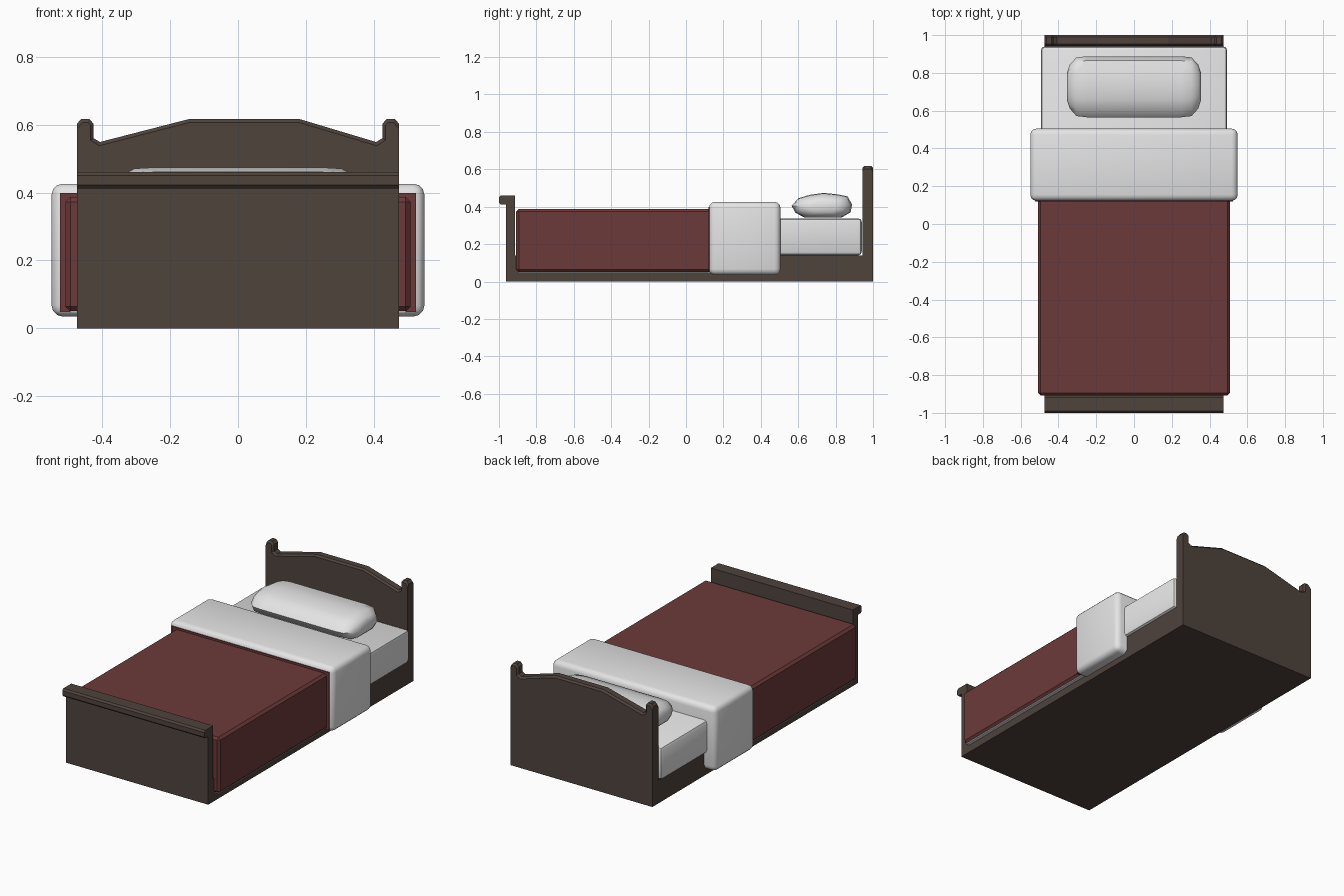
import bpy, bmesh

if "Cube" in bpy.data.objects:
    bpy.data.objects.remove(bpy.data.objects["Cube"])


def material(name, rgb):
    m = bpy.data.materials.new(name)
    m.diffuse_color = (*rgb, 1)
    m.use_nodes = True
    m.node_tree.nodes["Principled BSDF"].inputs["Base Color"].default_value = m.diffuse_color
    return m


WOOD = material("dark_wood", (0.078, 0.056, 0.046))
RED = material("deep_red", (0.150, 0.042, 0.041))
WHITE = material("linen_white", (0.78, 0.78, 0.78))


def finish(name, bm, mat, smooth=False):
    bmesh.ops.recalc_face_normals(bm, faces=bm.faces)
    me = bpy.data.meshes.new(name)
    bm.to_mesh(me)
    bm.free()
    me.materials.append(mat)
    ob = bpy.data.objects.new(name, me)
    bpy.context.collection.objects.link(ob)
    if smooth:
        bpy.ops.object.select_all(action='DESELECT')
        bpy.context.view_layer.objects.active = ob
        ob.select_set(True)
        bpy.ops.object.shade_smooth_by_angle(angle=0.75)
    return ob


def box(name, lo, hi, mat, bevel=0, segments=1, smooth=False, rule=None):
    """Box between two corners; rule picks the edges to bevel."""
    bm = bmesh.new()
    bmesh.ops.create_cube(bm, size=1)
    for v in bm.verts:
        v.co = [(a + b) / 2 + c * (b - a) for a, b, c in zip(lo, hi, v.co)]
    if bevel:
        edges = [e for e in bm.edges if rule is None or rule(e)]
        bmesh.ops.bevel(bm, geom=edges, offset=bevel, segments=segments,
                        profile=0.5, affect='EDGES')
    return finish(name, bm, mat, smooth)


# Frame base and footboard with an overhanging front cap
box("bed_base", (-.475, -.94, 0), (.475, .96, .14), WOOD)
box("footboard", (-.475, -.963, 0), (.475, -.915, .44), WOOD)
box("footboard_cap", (-.475, -1, .412), (.475, -.915, .46), WOOD, .01,
    rule=lambda e: all(v.co.y < -.95 for v in e.verts)
    and abs(e.verts[0].co.x - e.verts[1].co.x) > .1)

# Headboard: posts and a low arch, with softened top edges
half = [(.475, 0), (.475, .602), (.462, .617), (.438, .617), (.425, .602),
        (.425, .56), (.407, .549)]
profile = half + [(.18, .617), (-.143, .617)] + [(-x, z) for x, z in reversed(half)]
bm = bmesh.new()
face = bm.faces.new([bm.verts.new((x, .943, z)) for x, z in profile])
ext = bmesh.ops.extrude_face_region(bm, geom=[face])
for g in ext["geom"]:
    if isinstance(g, bmesh.types.BMVert):
        g.co.y = 1.0
rim = [e for e in bm.edges if all(v.co.z > .5 for v in e.verts)
       and abs(e.verts[0].co.y - e.verts[1].co.y) < .01]
bmesh.ops.bevel(bm, geom=rim, offset=.01, segments=1, affect='EDGES')
finish("headboard", bm, WOOD)

# Mattress and bedding
box("mattress", (-.493, -.88, .14), (.493, .94, .338), WHITE, .02, 2, True)
box("blanket", (-.508, -.908, .05), (.508, .15, .387), RED, .014)
box("blanket_lining", (-.495, -.895, .045), (.495, .15, .053), WHITE)
box("turned_sheet", (-.549, .123, .035), (.549, .505, .426), WHITE, .032, 3, True)
box("turned_sheet_lining", (-.525, .119, .05), (.525, .126, .399), RED)

# Pillow: one cross-section lofted along x, shrinking at the ends
section = [(.565, .405), (.60, .445), (.66, .463), (.735, .474), (.81, .466),
           (.865, .455), (.888, .41), (.88, .37), (.83, .341), (.635, .341), (.585, .368)]
stations = [(-.355, .45), (-.34, .72), (-.305, .96), (-.25, 1),
            (.25, 1), (.305, .96), (.34, .72), (.355, .45)]
bm = bmesh.new()
rings = [[bm.verts.new((x, .73 + (y - .73) * s, .395 + (z - .395) * s))
          for y, z in section] for x, s in stations]
n = len(section)
for a, b in zip(rings, rings[1:]):
    for i in range(n):
        j = (i + 1) % n
        bm.faces.new((a[i], a[j], b[j], b[i]))
bm.faces.new(rings[0])
bm.faces.new(rings[-1])
finish("pillow", bm, WHITE, True)
